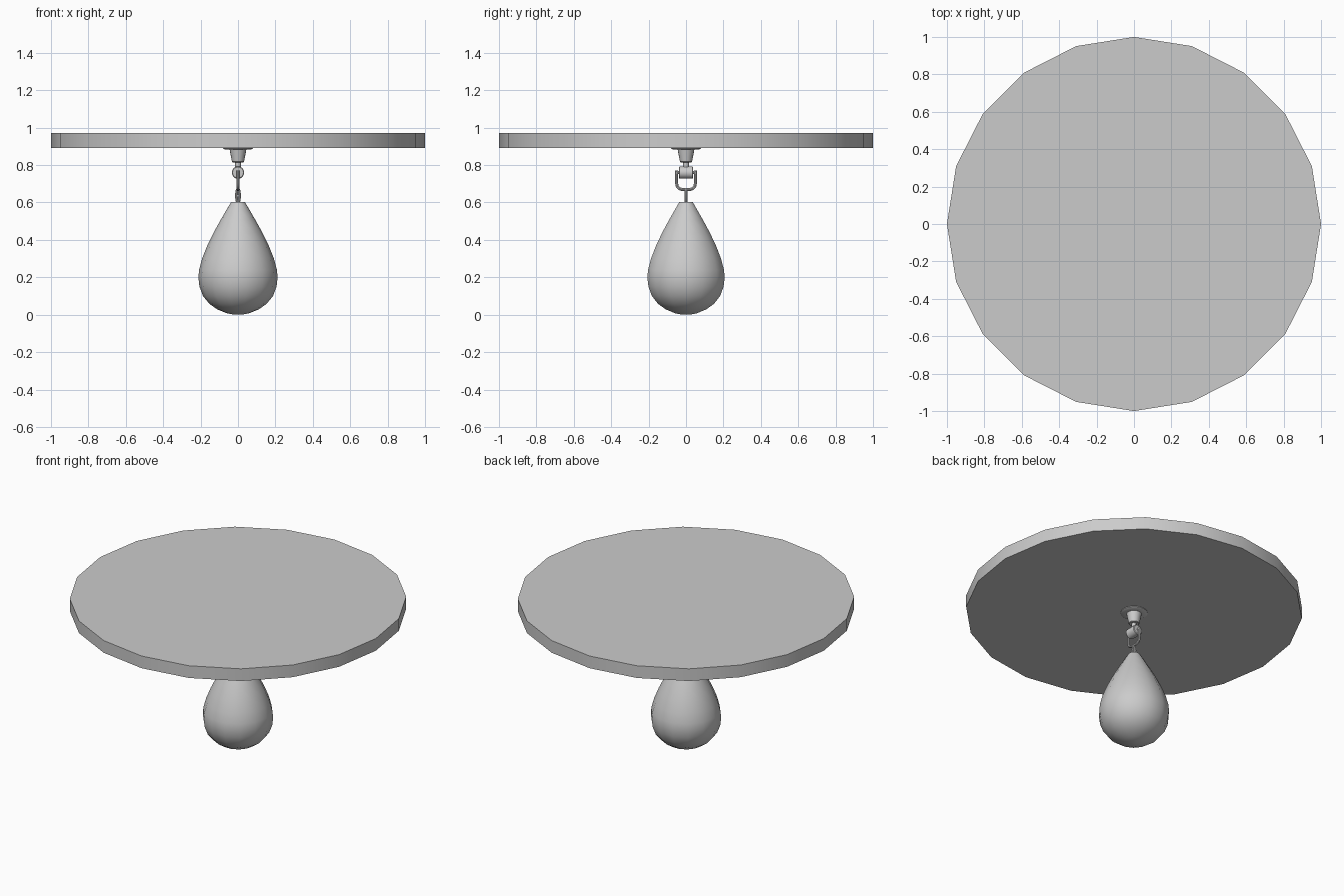
import bpy, bmesh, math
from mathutils import Vector

if "Cube" in bpy.data.objects:
    bpy.data.objects.remove(bpy.data.objects["Cube"])


def finish(name, bm, angle=35):
    bmesh.ops.recalc_face_normals(bm, faces=bm.faces)
    me = bpy.data.meshes.new(name)
    bm.to_mesh(me)
    bm.free()
    ob = bpy.data.objects.new(name, me)
    bpy.context.collection.objects.link(ob)
    bpy.ops.object.select_all(action='DESELECT')
    bpy.context.view_layer.objects.active = ob
    ob.select_set(True)
    bpy.ops.object.shade_smooth_by_angle(angle=math.radians(angle))
    return ob


def skin(bm, rings, closed=False):
    """Bridge successive rings of points; cap the ends unless closed."""
    rows = [[bm.verts.new(p) for p in ring] for ring in rings]
    n = len(rows[0])
    pairs = list(zip(rows, rows[1:])) + ([(rows[-1], rows[0])] if closed else [])
    for a, b in pairs:
        for i in range(n):
            bm.faces.new((a[i], a[(i + 1) % n], b[(i + 1) % n], b[i]))
    if not closed:
        bm.faces.new(rows[0])
        bm.faces.new(rows[-1])


def lathe(name, profile, sides, axis='Z', z0=0, angle=35):
    """Turn (radius, height) pairs about z, or about y at height z0."""
    rings = []
    for r, h in profile:
        ring = []
        for i in range(sides):
            a = 2 * math.pi * i / sides
            c, s = r * math.cos(a), r * math.sin(a)
            ring.append((c, s, h + z0) if axis == 'Z' else (c, h, s + z0))
        rings.append(ring)
    bm = bmesh.new()
    skin(bm, rings)
    return finish(name, bm, angle)


def wire(name, path, radius, normal, closed=False, sides=8):
    """Sweep a round section along a planar path."""
    pts = [Vector(p) for p in path]
    n, nrm, rings = len(pts), Vector(normal), []
    for i, p in enumerate(pts):
        nxt = pts[(i + 1) % n] if closed else pts[min(i + 1, n - 1)]
        prv = pts[i - 1] if closed else pts[max(i - 1, 0)]
        side = (nxt - prv).normalized().cross(nrm)
        rings.append([p + radius * (math.cos(a) * side + math.sin(a) * nrm)
                      for a in (2 * math.pi * k / sides for k in range(sides))])
    bm = bmesh.new()
    skin(bm, rings, closed)
    return finish(name, bm)


# Round overhead board
lathe("board", [(1, 0.892), (1, 0.972)], 20)

# Ceiling mount: flange, tapered socket and stem
lathe("mount_flange", [(0.08, 0.893), (0.08, 0.888), (0.072, 0.884), (0.044, 0.882)], 24)
lathe("swivel_socket", [(0.045, 0.884), (0.032, 0.818), (0.028, 0.815)], 20)
lathe("swivel_stem", [(0.015, 0.82), (0.015, 0.785)], 12)

# Swivel barrel lying along y, with its pin
lathe("swivel_barrel", [(0.029, -0.038), (0.033, -0.034), (0.033, 0.034), (0.029, 0.038)],
      20, 'Y', 0.76)
lathe("swivel_pin", [(0.009, -0.052), (0.009, 0.052)], 10, 'Y', 0.76)

# U-shaped shackle hanging from the pin
bend = [(0, 0.05 * math.copysign(abs(math.cos(a)) ** 0.75, math.cos(a)),
         0.705 - 0.037 * math.sin(a) ** 0.75)
        for a in (math.pi * k / 12 for k in range(1, 12))]
wire("shackle", [(0, 0.05, 0.77), (0, 0.05, 0.705)] + bend
     + [(0, -0.05, 0.705), (0, -0.05, 0.77)], 0.008, (1, 0, 0))

# Oval link on top of the bag
wire("bag_link", [(0.0085 * math.cos(a), 0, 0.636 + 0.036 * math.sin(a))
                  for a in (2 * math.pi * k / 20 for k in range(20))],
     0.007, (0, 1, 0), True)

# Teardrop punching bag
lathe("bag", [(0.037, 0.602), (0.062, 0.56), (0.094, 0.505), (0.13, 0.44), (0.164, 0.37),
              (0.192, 0.30), (0.208, 0.24), (0.212, 0.20), (0.206, 0.15), (0.187, 0.10),
              (0.153, 0.058), (0.11, 0.028), (0.06, 0.008), (0.02, 0)], 14)
